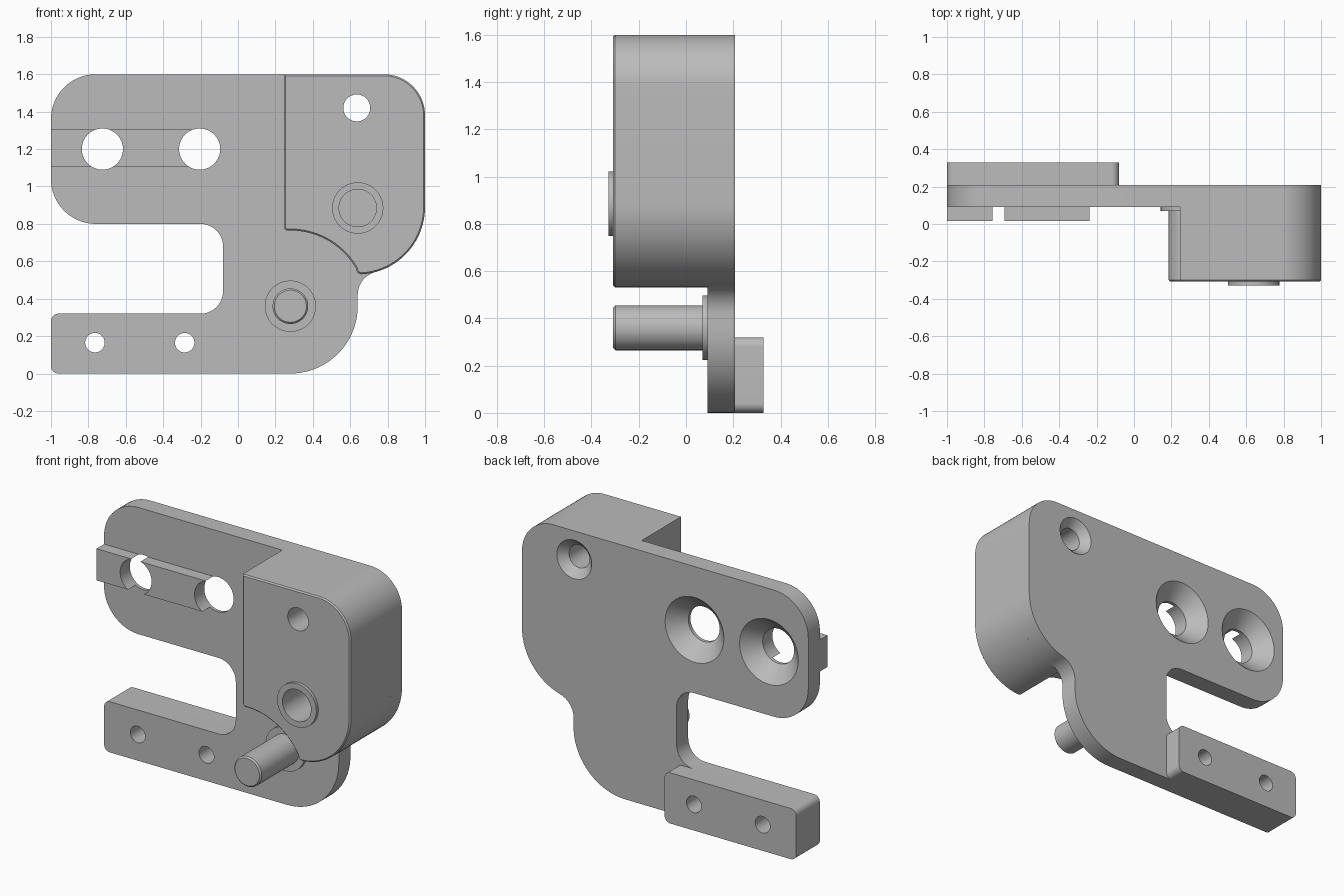
import bpy
import bmesh
from math import sin, cos, radians, pi

cube = bpy.data.objects.get("Cube")
if cube:
    bpy.data.objects.remove(cube, do_unlink=True)

grey = bpy.data.materials.new("machined grey")
grey.use_nodes = True
grey.diffuse_color = (0.5, 0.5, 0.5, 1)
grey.node_tree.nodes["Principled BSDF"].inputs["Base Color"].default_value = (0.5, 0.5, 0.5, 1)

# Depths along y
BLOCK_FRONT, PLATE_FRONT, PLATE_BACK, BAR_BACK = -0.308, 0.092, 0.208, 0.328


def finish(name, bm):
    bmesh.ops.recalc_face_normals(bm, faces=bm.faces[:])
    mesh = bpy.data.meshes.new(name)
    bm.to_mesh(mesh)
    bm.free()
    mesh.materials.append(grey)
    obj = bpy.data.objects.new(name, mesh)
    bpy.context.collection.objects.link(obj)
    return obj


def outline(arcs):
    """Join arcs (x, z, radius, start, end in degrees) with straight lines."""
    points = []
    for x, z, r, a, b in arcs:
        steps = max(1, round(abs(b - a) / 5)) if r else 0
        for i in range(steps + 1):
            t = radians(a + (b - a) * i / max(steps, 1))
            points.append((x + r * cos(t), z + r * sin(t)))
    return points


def rounded_box(x0, x1, z0, z1, r):
    return outline([(x0 + r, z0 + r, r, 180, 270), (x1 - r, z0 + r, r, 270, 360),
                    (x1 - r, z1 - r, r, 0, 90), (x0 + r, z1 - r, r, 90, 180)])


def prism(name, points, front, back, chamfer=0):
    bm = bmesh.new()
    face = bm.faces.new([bm.verts.new((x, front, z)) for x, z in points])
    edges = face.edges[:]
    moved = bmesh.ops.extrude_face_region(bm, geom=[face], use_keep_orig=True)["geom"]
    for v in moved:
        if isinstance(v, bmesh.types.BMVert):
            v.co.y = back
    bmesh.ops.recalc_face_normals(bm, faces=bm.faces[:])
    if chamfer:
        bmesh.ops.bevel(bm, geom=edges, offset=chamfer, segments=1, affect='EDGES')
    return finish(name, bm)


def turned(name, x, z, profile, sides=64):
    """Solid of revolution about y from (radius, y) pairs."""
    bm = bmesh.new()
    rings = [[bm.verts.new((x + r * cos(2 * pi * i / sides), y, z + r * sin(2 * pi * i / sides)))
              for i in range(sides)] for r, y in profile]
    for a, b in zip(rings, rings[1:]):
        for i in range(sides):
            j = (i + 1) % sides
            bm.faces.new((a[i], a[j], b[j], b[i]))
    bm.faces.new(rings[0])
    bm.faces.new(rings[-1])
    return finish(name, bm)


def cut(obj, x, z, profile):
    cutter = turned("cutter", x, z, profile)
    cutter.hide_render = True
    mod = obj.modifiers.new("hole", 'BOOLEAN')
    mod.operation, mod.solver, mod.object = 'DIFFERENCE', 'EXACT', cutter
    bpy.context.view_layer.objects.active = obj
    bpy.ops.object.modifier_apply(modifier=mod.name)
    bpy.data.objects.remove(cutter, do_unlink=True)


def drill(r):
    return [(r, -0.6), (r, 0.6)]


def countersunk(r, wide):
    depth = wide - r
    return [(r, -0.6), (r, PLATE_BACK - depth), (wide, PLATE_BACK), (wide, 0.6)]


# Back plate with the open slot on its right side
plate = prism("back_plate", outline([
    (-0.96, 0.04, 0.04, 180, 270), (0.28, 0.36, 0.36, 270, 360),
    (0.767, 0.42, 0.127, 180, 105), (0.64, 0.89, 0.36, -75, 0),
    (0.78, 1.38, 0.22, 0, 90), (-0.76, 1.36, 0.24, 90, 180),
    (-0.76, 1.04, 0.24, 180, 270), (-0.2, 0.68, 0.12, 90, 0),
    (-0.2, 0.44, 0.12, 0, -90), (-0.96, 0.28, 0.04, 90, 180)]),
    PLATE_FRONT, PLATE_BACK)

# Thick block, hollowed underneath around the pin
block = prism("thick_block", outline([
    (0.265, 0.785, 0.02, 180, 270), (0.28, 0.36, 0.405, 90, 30),
    (0.655, 0.555, 0.022, 208, 265), (0.64, 0.89, 0.36, -87, 0),
    (0.78, 1.38, 0.22, 0, 90), (0.245, 1.6, 0, 0, 0)]),
    BLOCK_FRONT, PLATE_FRONT, chamfer=0.008)

# Locating rib, rear bar, pin and raised rings
rib = prism("front_rib", [(-1, 1.105), (-0.2, 1.105), (-0.2, 1.305), (-1, 1.305)],
            0.016, PLATE_FRONT)
bar = prism("rear_bar", rounded_box(-1, -0.08, 0, 0.32, 0.04), PLATE_BACK, BAR_BACK)
washer = turned("pin_washer", 0.28, 0.36, [(0.137, 0.07), (0.137, PLATE_FRONT)])
pin = turned("pin", 0.28, 0.36, [(0.086, BLOCK_FRONT), (0.095, BLOCK_FRONT + 0.009), (0.095, 0.08)])
boss = turned("socket_ring", 0.64, 0.885, [(0.137, -0.328), (0.137, BLOCK_FRONT)])

# Large countersunk holes through plate and rib
for x in (-0.725, -0.205):
    cut(plate, x, 1.2, countersunk(0.11, 0.205))
    cut(rib, x, 1.2, drill(0.11))

# Small countersunk hole through plate and block
cut(plate, 0.635, 1.42, countersunk(0.072, 0.122))
cut(block, 0.635, 1.42, drill(0.072))

# Blind socket for a matching pin
for part in (block, boss):
    cut(part, 0.64, 0.885, drill(0.1))

# Small holes through the lower arm
for x in (-0.765, -0.285):
    for part in (plate, bar):
        cut(part, x, 0.165, drill(0.052))

# Smooth the curved walls, keep the edges sharp
for obj in (plate, block, rib, bar, washer, pin, boss):
    bpy.ops.object.select_all(action='DESELECT')
    obj.select_set(True)
    bpy.context.view_layer.objects.active = obj
    bpy.ops.object.shade_smooth_by_angle(angle=radians(30))
